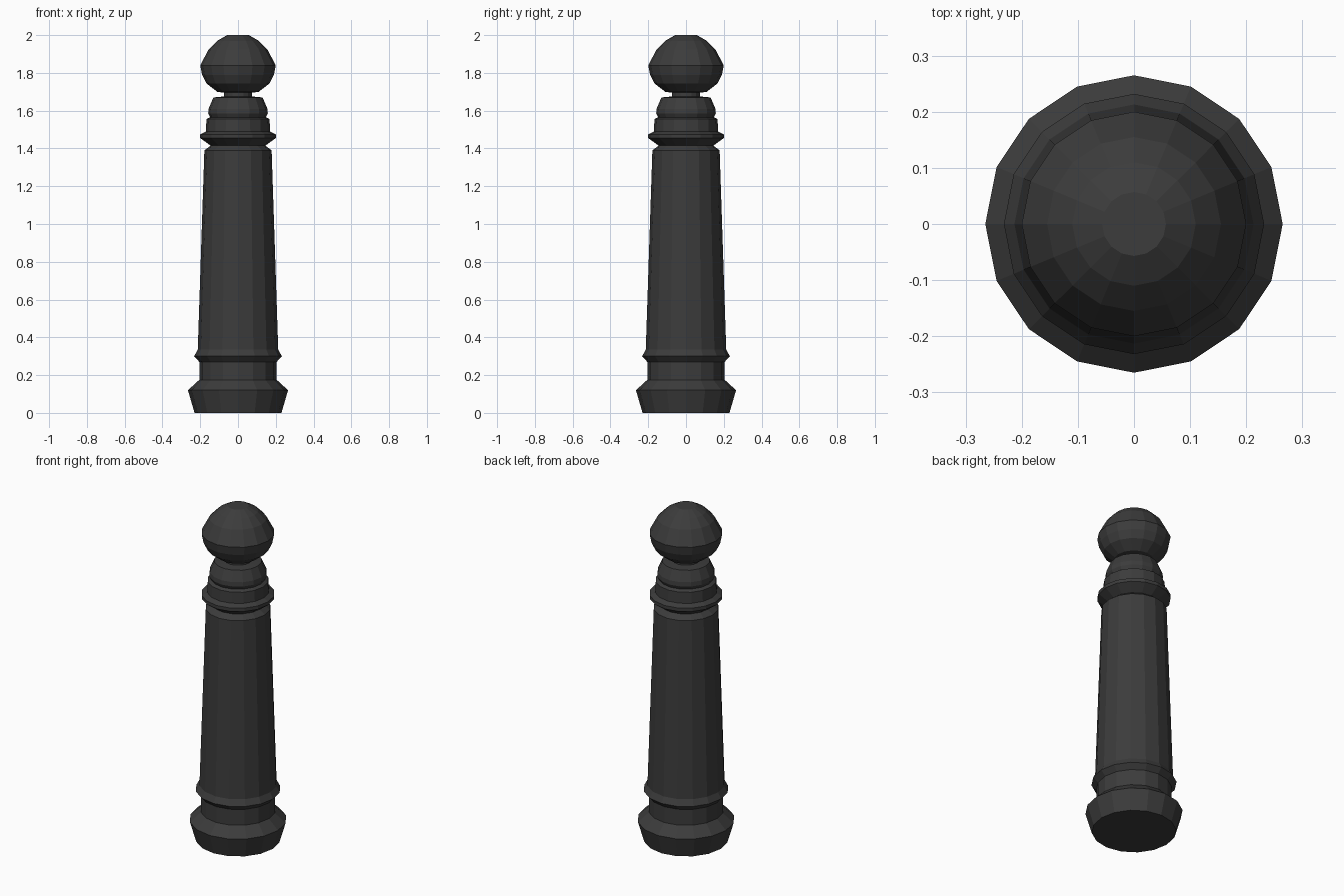
import bpy, bmesh, math

if "Cube" in bpy.data.objects:
    bpy.data.objects.remove(bpy.data.objects["Cube"])

iron = bpy.data.materials.new("dark iron")
iron.diffuse_color = (0.045, 0.045, 0.045, 1)
iron.use_nodes = True
iron.node_tree.nodes["Principled BSDF"].inputs["Base Color"].default_value = iron.diffuse_color
SIDES = 16


def lathe(name, profile, cap_bottom=False, cap_top=False):
    """Turn (radius, height) points around z with flat facets."""
    bm = bmesh.new()
    rings = []
    for r, z in profile:
        rings.append([bm.verts.new((r * math.cos(i * math.tau / SIDES),
                                    r * math.sin(i * math.tau / SIDES), z))
                      for i in range(SIDES)])
    for a, b in zip(rings, rings[1:]):
        for i in range(SIDES):
            j = (i + 1) % SIDES
            bm.faces.new((a[i], a[j], b[j], b[i]))
    if cap_bottom:
        bm.faces.new(rings[0][::-1])
    if cap_top:
        bm.faces.new(rings[-1])
    me = bpy.data.meshes.new(name)
    bm.to_mesh(me)
    bm.free()
    me.materials.append(iron)
    ob = bpy.data.objects.new(name, me)
    bpy.context.collection.objects.link(ob)


# Flared foot and lower ring
lathe("base", [(0.23, 0), (0.265, 0.12), (0.205, 0.175), (0.205, 0.27),
               (0.232, 0.30), (0.213, 0.335)], cap_bottom=True)
# Tapered column
lathe("shaft", [(0.213, 0.335), (0.178, 1.39), (0.145, 1.415)])
# Upper ring, band and shoulder
lathe("collar", [(0.145, 1.415), (0.20, 1.455), (0.20, 1.475), (0.17, 1.49),
                 (0.167, 1.555), (0.148, 1.565), (0.158, 1.585),
                 (0.156, 1.61), (0.13, 1.67), (0.075, 1.675)])
# Neck and ball top
lathe("finial", [(0.075, 1.675), (0.075, 1.695), (0.11, 1.70), (0.168, 1.745),
                 (0.19, 1.79), (0.20, 1.84), (0.155, 1.925), (0.11, 1.97),
                 (0.057, 2.0)], cap_top=True)
